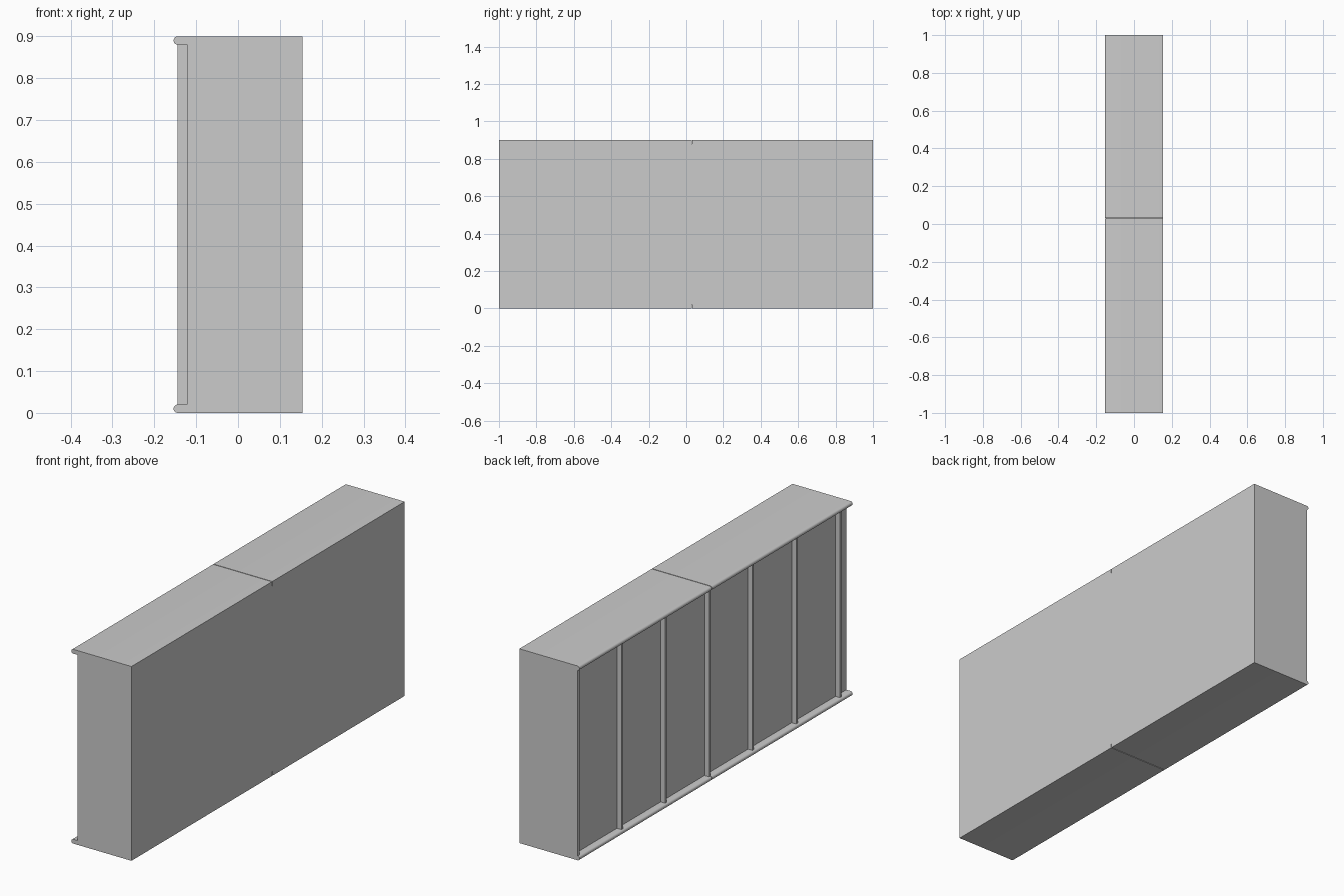
import bpy, bmesh, math

if "Cube" in bpy.data.objects:
    bpy.data.objects.remove(bpy.data.objects["Cube"])

BACK, PANEL, RIB_FRONT, NOSE = 0.154, -0.122, -0.145, -0.154
SLAB, HEIGHT, SEAM = 0.02, 0.9, 0.03


def add_object(name, bm):
    bmesh.ops.recalc_face_normals(bm, faces=bm.faces)
    mesh = bpy.data.meshes.new(name)
    bm.to_mesh(mesh)
    bm.free()
    obj = bpy.data.objects.new(name, mesh)
    bpy.context.collection.objects.link(obj)
    return obj


def box(name, x0, x1, y0, y1, z0, z1):
    bm = bmesh.new()
    bmesh.ops.create_cube(bm, size=1)
    for v in bm.verts:
        v.co.x = x0 if v.co.x < 0 else x1
        v.co.y = y0 if v.co.y < 0 else y1
        v.co.z = z0 if v.co.z < 0 else z1
    return add_object(name, bm)


def nosed_slab(name, y0, y1, z0):
    """Slab with a half-round front edge, extruded along y."""
    r = SLAB / 2
    profile = [(BACK, z0), (BACK, z0 + SLAB)]
    for i in range(11):
        a = math.pi / 2 + math.pi * i / 10
        profile.append((NOSE + r + r * math.cos(a), z0 + r + r * math.sin(a)))
    bm = bmesh.new()
    face = bm.faces.new([bm.verts.new((x, y0, z)) for x, z in profile])
    out = bmesh.ops.extrude_face_region(bm, geom=[face])
    moved = [g for g in out["geom"] if isinstance(g, bmesh.types.BMVert)]
    bmesh.ops.translate(bm, verts=moved, vec=(0, y1 - y0, 0))
    obj = add_object(name, bm)
    bpy.ops.object.select_all(action='DESELECT')
    obj.select_set(True)
    bpy.context.view_layer.objects.active = obj
    bpy.ops.object.shade_smooth_by_angle(angle=math.radians(35))
    return obj


# Main body with the recessed front panel
box("body", PANEL, BACK, -1, 1, SLAB, HEIGHT - SLAB)

# Top and bottom slabs, each in two lengths with a thin seam
for label, z in (("bottom", 0), ("top", HEIGHT - SLAB)):
    nosed_slab(label + "_slab_near", -1, SEAM - 0.0015, z)
    nosed_slab(label + "_slab_far", SEAM + 0.0015, 1, z)

# Evenly spaced upright ribs on the recessed panel
for i in range(7):
    y = 0.994 - 0.32 * i
    box(f"upright_rib_{i + 1}", RIB_FRONT, PANEL + 0.002,
        y - 0.006, y + 0.006, SLAB, HEIGHT - SLAB)
